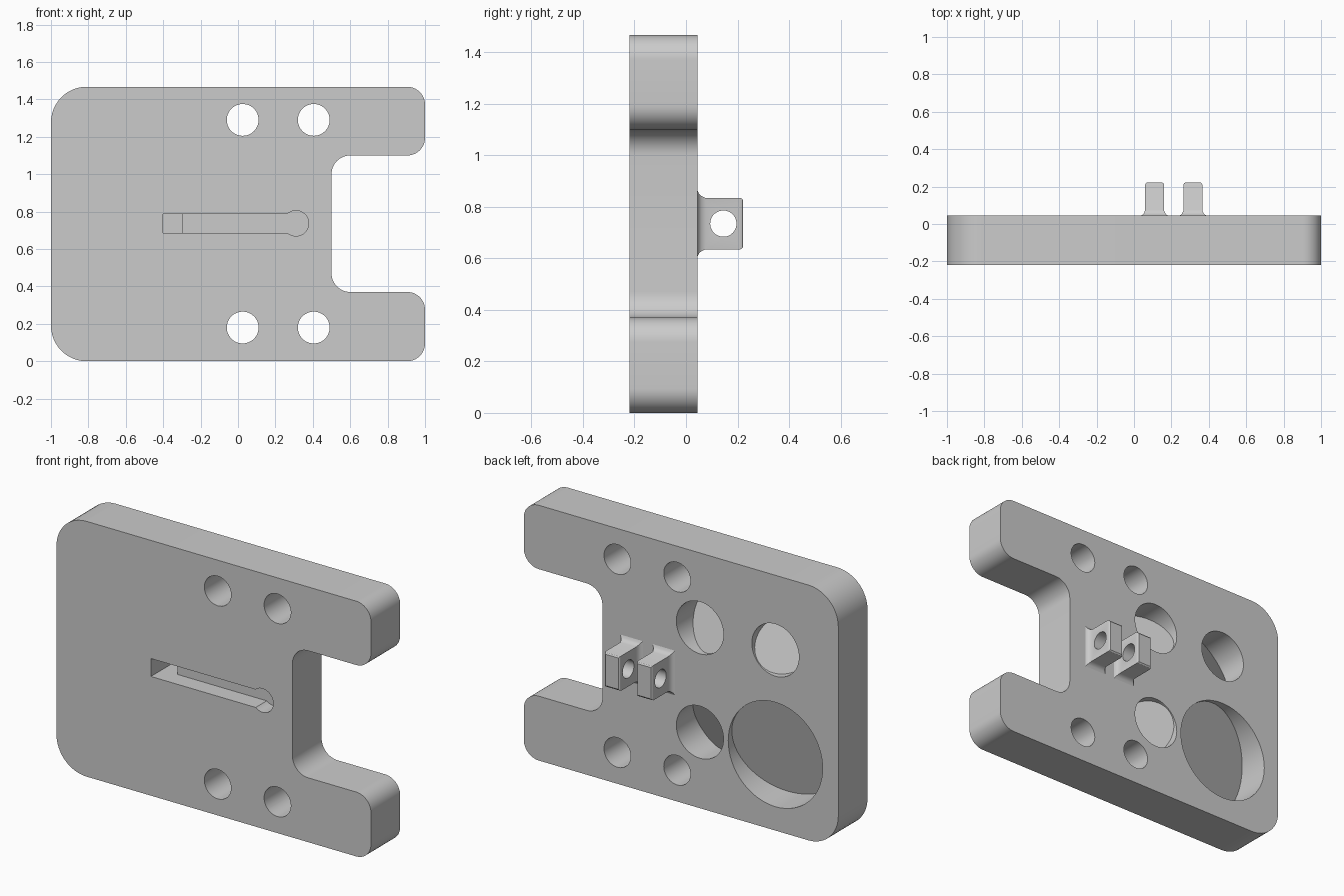
import bpy
import bmesh
from math import cos, sin, pi
from mathutils import Vector

cube = bpy.data.objects.get("Cube")
if cube:
    bpy.data.objects.remove(cube)

grey = bpy.data.materials.new("plain_grey")
grey.use_nodes = True
grey.diffuse_color = (0.6, 0.6, 0.6, 1)
grey.node_tree.nodes["Principled BSDF"].inputs["Base Color"].default_value = (0.6, 0.6, 0.6, 1)

FRONT, BACK, MID = -0.22, 0.045, 0.735


def loft(name, rings):
    """Solid through a list of matching point rings."""
    bm = bmesh.new()
    loops = [[bm.verts.new(p) for p in ring] for ring in rings]
    n = len(loops[0])
    for a, b in zip(loops, loops[1:]):
        for i in range(n):
            j = (i + 1) % n
            bm.faces.new((a[i], a[j], b[j], b[i]))
    bm.faces.new(loops[0])
    bm.faces.new(loops[-1])
    bmesh.ops.recalc_face_normals(bm, faces=bm.faces)
    mesh = bpy.data.meshes.new(name)
    bm.to_mesh(mesh)
    bm.free()
    mesh.materials.append(grey)
    obj = bpy.data.objects.new(name, mesh)
    bpy.context.collection.objects.link(obj)
    return obj


def prism(name, outline, y0, y1):
    return loft(name, [[(x, y, z) for x, z in outline] for y in (y0, y1)])


def rounded(corners, steps=12):
    """Replace each square corner (x, z, radius) with an arc."""
    out = []
    for i, (x, z, r) in enumerate(corners):
        p = Vector((x, z))
        before = (Vector(corners[i - 1][:2]) - p).normalized()
        after = (Vector(corners[(i + 1) % len(corners)][:2]) - p).normalized()
        centre = p + r * (before + after)
        for k in range(steps + 1):
            t = pi / 2 * k / steps
            out.append(centre - r * (after * cos(t) + before * sin(t)))
    return out


def circle(x, z, r, n=48):
    return [(x + r * cos(2 * pi * i / n), z + r * sin(2 * pi * i / n)) for i in range(n)]


def rect(x0, x1, z0, z1):
    return [(x0, z0), (x1, z0), (x1, z1), (x0, z1)]


def cut(target, cutter):
    mod = target.modifiers.new("cut", "BOOLEAN")
    mod.operation = "DIFFERENCE"
    mod.solver = "EXACT"
    mod.object = cutter
    bpy.context.view_layer.objects.active = target
    bpy.ops.object.modifier_apply(modifier=mod.name)
    bpy.data.objects.remove(cutter)


def smooth(obj):
    bpy.ops.object.select_all(action="DESELECT")
    obj.select_set(True)
    bpy.context.view_layer.objects.active = obj
    bpy.ops.object.shade_smooth_by_angle(angle=0.5)


# Plate with the open notch on its left side
plate = prism("plate", rounded([
    (-1, 0, 0.19), (1, 0, 0.095), (1, 0.37, 0.095), (0.5, 0.37, 0.1),
    (0.5, 1.1, 0.1), (1, 1.1, 0.095), (1, 1.467, 0.095), (-1, 1.467, 0.19)]), FRONT, BACK)

# Four through holes
for x in (0.025, 0.405):
    for z in (0.18, 1.29):
        cut(plate, prism("hole_cutter", circle(x, z, 0.085), FRONT - 0.1, BACK + 0.1))

# Front keyhole slot with a deeper end
cut(plate, prism("slot_cutter", rect(-0.4, 0.3, 0.685, 0.788), FRONT - 0.1, FRONT + 0.1))
cut(plate, prism("slot_head_cutter", circle(0.31, 0.737, 0.068), FRONT - 0.1, FRONT + 0.1))
cut(plate, prism("slot_end_cutter", rect(-0.4, -0.3, 0.685, 0.788), FRONT - 0.1, FRONT + 0.2))

# Back pockets: floors slope down, away from the middle of the group
for x, z, r, depth, slope in ((-0.12, 1.037, 0.15, 0.1, 0.44), (-0.6, 1.037, 0.15, 0.1, 0.44),
                              (-0.12, 0.437, 0.15, 0.1, 0.44), (-0.6, 0.437, 0.3, 0.12, 0.27)):
    sx = 1 if x > -0.4 else -1
    sz = 1 if z > MID else -1
    ring = circle(x, z, r, 64)
    floor = [(px, BACK - depth - slope * (sx * (px - x) + sz * (pz - z)), pz) for px, pz in ring]
    top = [(px, BACK + 0.1, pz) for px, pz in ring]
    cut(plate, loft("pocket_cutter", [floor, top]))
smooth(plate)

# Two pierced lugs with flared feet on the back
for name, x in (("lug_right", 0.11), ("lug_left", 0.315)):
    rings = []
    for y, grow in ((BACK - 0.01, 0.028), (BACK, 0.028), (0.05, 0.016), (0.06, 0.007),
                    (0.075, 0), (0.21, 0), (0.217, -0.003), (0.222, -0.01)):
        hx, hz = 0.05 + grow * 0.8, 0.1 + grow
        rings.append([(px, y, pz) for px, pz in rect(x - hx, x + hx, MID - hz, MID + hz)])
    lug = loft(name, rings)
    bore = [[(px, y, z) for y, z in circle(0.145, MID, 0.051)] for px in (x - 0.2, x + 0.2)]
    cut(lug, loft("bore_cutter", bore))
    smooth(lug)
